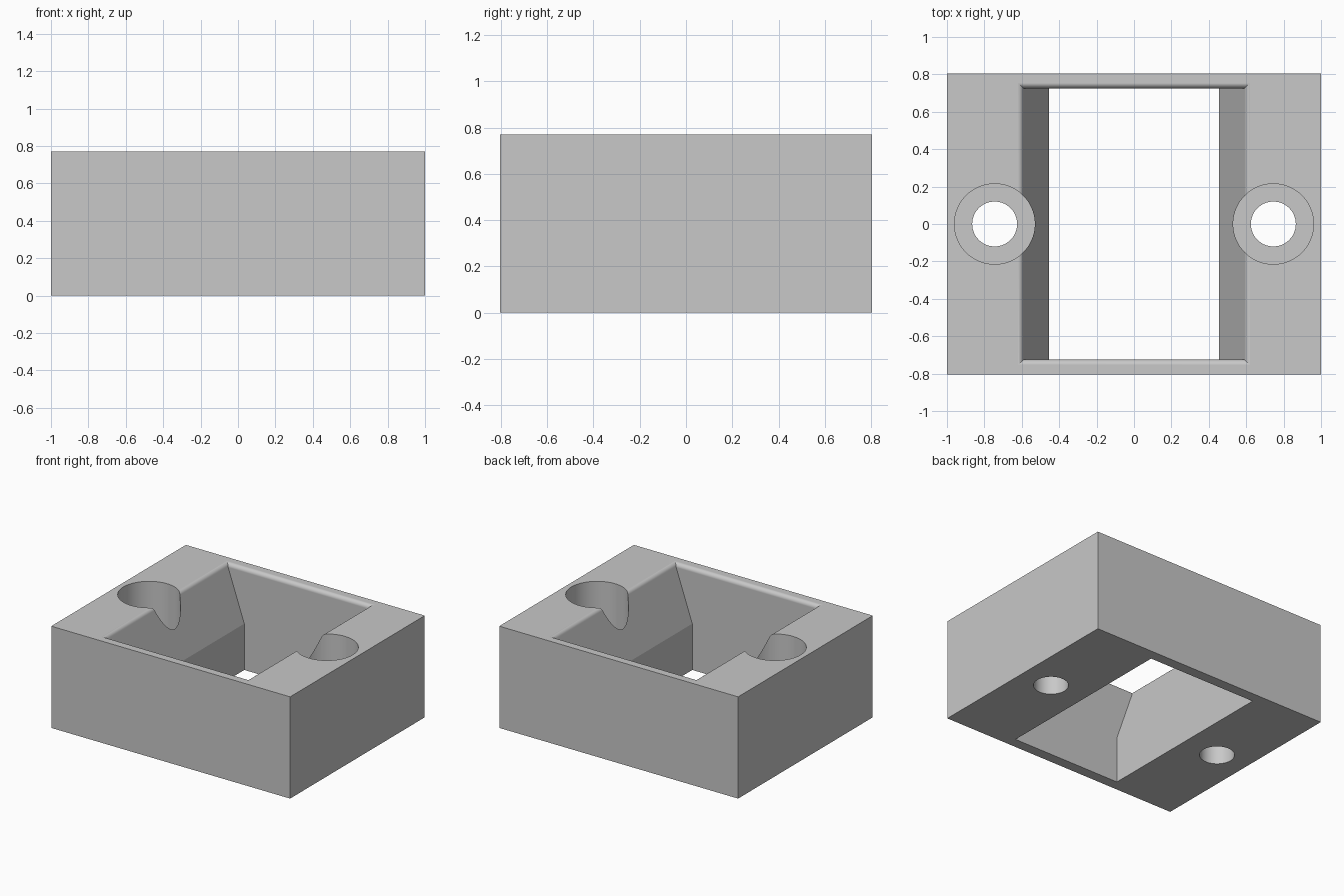
import bpy
import bmesh
from math import sin, cos, pi, atan2, radians

cube = bpy.data.objects.get("Cube")
if cube:
    bpy.data.objects.remove(cube, do_unlink=True)

WIDTH, DEPTH, HEIGHT = 2.0, 1.61, 0.77
POCKET_X, POCKET_Y = 0.455, 0.725      # half sizes of the straight lower pocket
KINK_Z, SLOPE = 0.35, 0.345            # where the side walls start to flare, dx/dz
RIM = 0.03                             # rounding radius of the pocket rim
BORE_X, HEAD_R, SCREW_R, SEAT_Z = 0.745, 0.215, 0.12, 0.3

grey = bpy.data.materials.new("Light grey")
grey.use_nodes = True
grey.diffuse_color = (0.58, 0.58, 0.58, 1)
grey.node_tree.nodes["Principled BSDF"].inputs["Base Color"].default_value = grey.diffuse_color


def loft(name, rings):
    """Closed solid skinned through stacked rings of equal vertex count."""
    bm = bmesh.new()
    loops = [[bm.verts.new(p) for p in ring] for ring in rings]
    n = len(loops[0])
    for low, high in zip(loops, loops[1:]):
        for i in range(n):
            j = (i + 1) % n
            bm.faces.new((low[i], low[j], high[j], high[i]))
    bm.faces.new(loops[0][::-1])
    bm.faces.new(loops[-1])
    mesh = bpy.data.meshes.new(name)
    bm.to_mesh(mesh)
    bm.free()
    mesh.materials.append(grey)
    obj = bpy.data.objects.new(name, mesh)
    bpy.context.collection.objects.link(obj)
    return obj


def rectangle(hx, hy, z):
    return [(-hx, -hy, z), (hx, -hy, z), (hx, hy, z), (-hx, hy, z)]


def circle(x, r, z, n=72):
    return [(x + r * cos(2 * pi * i / n), r * sin(2 * pi * i / n), z) for i in range(n)]


def cut(target, cutter):
    cutter.hide_render = True
    mod = target.modifiers.new("Cut", "BOOLEAN")
    mod.operation, mod.solver, mod.object = "DIFFERENCE", "EXACT", cutter
    bpy.context.view_layer.objects.active = target
    bpy.ops.object.modifier_apply(modifier=mod.name)
    bpy.data.objects.remove(cutter, do_unlink=True)


# Solid block
block = loft("mounting_block", [rectangle(WIDTH / 2, DEPTH / 2, z) for z in (0, HEIGHT)])

# Through pocket: straight below, flared sides above, rounded rim
tilt = atan2(SLOPE, 1)
rim_z = HEIGHT - RIM


def flare(z):
    return POCKET_X + (z - KINK_Z) * SLOPE


rim_x = flare(rim_z + RIM * sin(tilt)) + RIM * cos(tilt)
rings = [rectangle(POCKET_X, POCKET_Y, z) for z in (-0.1, KINK_Z)]
STEPS = 9
for i in range(STEPS + 1):
    a = i / STEPS * pi / 2
    z = rim_z + RIM * sin(a)
    x = rim_x - RIM * cos(a) if a > tilt else flare(z)
    rings.append(rectangle(x, POCKET_Y + RIM * (1 - cos(a)), z))
rings.append(rectangle(rim_x, POCKET_Y + RIM, HEIGHT + 0.1))
cut(block, loft("pocket_cutter", rings))

# Counterbored screw holes, one on each side
for side in (-1, 1):
    x = side * BORE_X
    cut(block, loft("screw_hole_cutter", [
        circle(x, SCREW_R, -0.1), circle(x, SCREW_R, SEAT_Z),
        circle(x, HEAD_R, SEAT_Z), circle(x, HEAD_R, HEIGHT + 0.1)]))

# Smooth bores and rim, crisp flat faces
bpy.ops.object.select_all(action="DESELECT")
block.select_set(True)
bpy.context.view_layer.objects.active = block
bpy.ops.object.shade_smooth_by_angle(angle=radians(15))
normals = block.modifiers.new("Flat face normals", "WEIGHTED_NORMAL")
normals.keep_sharp = True
